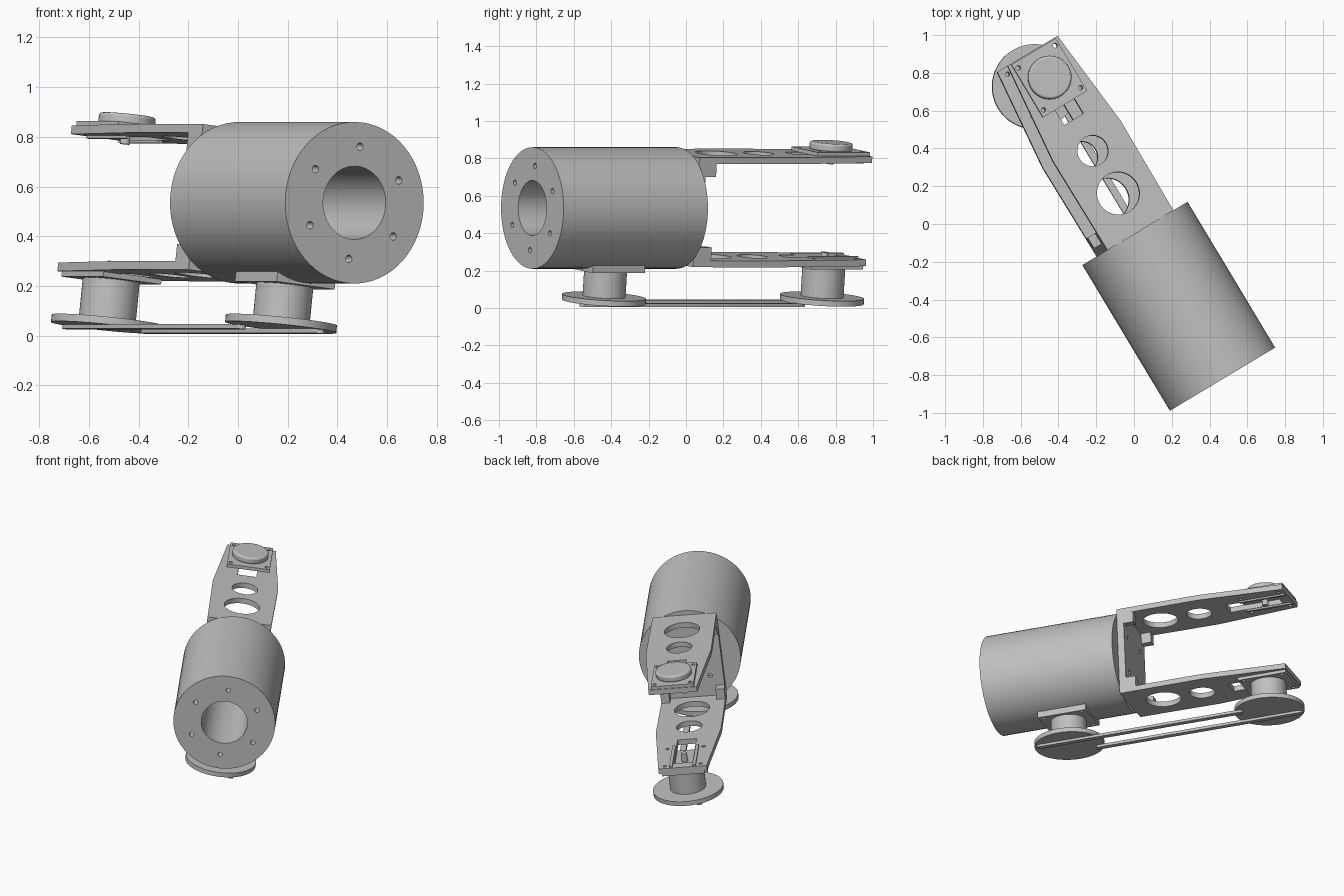
import bpy, bmesh, math
from mathutils import Matrix, Vector

cube = bpy.data.objects.get("Cube")
if cube:
    bpy.data.objects.remove(cube, do_unlink=True)

# Local frame: y along the barrel axis, z out of the upper arm
FRAME = (Matrix.Translation((0.005, -0.05, 0.535))
         @ Matrix.Rotation(math.radians(31), 4, 'Z')
         @ Matrix.Rotation(math.radians(6.6), 4, 'Y'))

grey = bpy.data.materials.new("plain_grey")
grey.use_nodes = True
grey.diffuse_color = (0.53, 0.53, 0.53, 1)
grey.node_tree.nodes["Principled BSDF"].inputs["Base Color"].default_value = grey.diffuse_color

parts = []


def box(bm, x0, x1, y0, y1, z0, z1):
    size = Matrix.Diagonal((x1 - x0, y1 - y0, abs(z1 - z0), 1))
    mid = Matrix.Translation(((x0 + x1) / 2, (y0 + y1) / 2, (z0 + z1) / 2))
    bmesh.ops.create_cube(bm, size=1, matrix=mid @ size)


def rod(bm, r, a, b, sides=48):
    a, b = Vector(a), Vector(b)
    turn = (b - a).to_track_quat('Z', 'Y').to_matrix().to_4x4()
    bmesh.ops.create_cone(bm, cap_ends=True, segments=sides, radius1=r, radius2=r,
                          depth=(b - a).length,
                          matrix=Matrix.Translation((a + b) / 2) @ turn)


def prism(bm, outline, z0, z1):
    z0, z1 = sorted((z0, z1))
    face = bm.faces.new([bm.verts.new((x, y, z0)) for x, y in outline])
    ext = bmesh.ops.extrude_face_region(bm, geom=[face])
    tops = [v for v in ext["geom"] if isinstance(v, bmesh.types.BMVert)]
    bmesh.ops.translate(bm, verts=tops, vec=(0, 0, z1 - z0))
    bmesh.ops.recalc_face_normals(bm, faces=bm.faces[:])


def make(name, bm, cutter=None, bevel=0):
    mesh = bpy.data.meshes.new(name)
    bm.to_mesh(mesh)
    bm.free()
    mesh.materials.append(grey)
    ob = bpy.data.objects.new(name, mesh)
    bpy.context.scene.collection.objects.link(ob)
    ob.matrix_world = FRAME
    if bevel:
        mod = ob.modifiers.new("rounded_edge", 'BEVEL')
        mod.width, mod.segments = bevel, 3
        mod.limit_method, mod.angle_limit = 'ANGLE', math.radians(50)
    if cutter:
        # Apply the cut, then discard the cutter
        tool = make(name + "_cutter", cutter)
        parts.remove(tool)
        mod = ob.modifiers.new("holes", 'BOOLEAN')
        mod.operation, mod.solver, mod.object = 'DIFFERENCE', 'EXACT', tool
        bpy.context.view_layer.update()
        graph = bpy.context.evaluated_depsgraph_get()
        result = bpy.data.meshes.new_from_object(ob.evaluated_get(graph))
        ob.modifiers.clear()
        ob.data = result
        bpy.data.objects.remove(tool, do_unlink=True)
    parts.append(ob)
    return ob


# Hollow barrel with a ring of six bolt holes
bm, cut = bmesh.new(), bmesh.new()
rod(bm, 0.325, (0, -0.9, 0), (0, 0, 0), 64)
rod(cut, 0.147, (0, -1, 0), (0, -0.05, 0), 64)
for k in range(6):
    a = math.radians(90 + 60 * k)
    x, z = 0.227 * math.cos(a), 0.227 * math.sin(a)
    rod(cut, 0.015, (x, -0.95, z), (x, -0.82, z), 16)
make("barrel", bm, cut)

# Back web joining the two arms, with stepped inner corners
bm, cut = bmesh.new(), bmesh.new()
box(bm, -0.205, 0.205, 0, 0.045, -0.262, 0.262)
for x in (-0.12, 0.12):
    for z in (-0.12, 0.12):
        rod(cut, 0.014, (x, 0.02, z), (x, 0.1, z), 16)
make("back_web", bm, cut)

MOTOR_Y, PULLEY_Y = 0.94, -0.42
SCREWS = [(x, y) for x in (-0.115, 0.115) for y in (-0.13, 0.13)]


def motor_plate(name, y, z0, z1):
    bm, cut = bmesh.new(), bmesh.new()
    box(bm, -0.137, 0.137, y - 0.163, y + 0.163, z0, z1)
    for dx, dy in SCREWS:
        rod(cut, 0.012, (dx, y + dy, z0 * 0.8), (dx, y + dy, z1 * 1.2), 16)
    make(name, bm, cut)


# Upper and lower arms, mirrored about the barrel axis
for name, s in (("upper", 1), ("lower", -1)):
    bm, cut = bmesh.new(), bmesh.new()
    half = [(0.205, 0), (0.21, 0.55), (0.155, 1.108)]
    outline = half + [(-x, y) for x, y in reversed(half)]
    prism(bm, outline, 0.26 * s, 0.295 * s)
    for y, r in ((0.228, 0.113), (0.49, 0.082)):
        rod(cut, r, (0, y, 0.2 * s), (0, y, 0.35 * s))
    box(cut, -0.06, 0.06, 0.685, 1.04, 0.2 * s, 0.35 * s)
    for dx, dy in SCREWS:
        rod(cut, 0.012, (dx, MOTOR_Y + dy, 0.2 * s), (dx, MOTOR_Y + dy, 0.35 * s), 16)
    make(name + "_arm", bm, cut)

    bm = bmesh.new()
    for e in (-1, 1):
        x0, x1 = sorted((0.15 * e, 0.205 * e))
        box(bm, x0, x1, 0.04, 0.11, 0.19 * s, 0.262 * s)
    make(name + "_corner_blocks", bm)

    bm = bmesh.new()
    for e in (-1, 1):
        x0, x1 = sorted((0.065 * e, 0.085 * e))
        box(bm, x0, x1, 0.79, 1.1, 0.25 * s, 0.262 * s)
    make(name + "_slot_rails", bm)

    motor_plate(name + "_motor_plate", MOTOR_Y, 0.293 * s, 0.315 * s)
    bm = bmesh.new()
    rod(bm, 0.02, (0, MOTOR_Y, 0.3 * s), (0, MOTOR_Y, 0.237 * s), 20)
    make(name + "_motor_pin", bm)

# Rounded motor cap on the upper arm
bm = bmesh.new()
rod(bm, 0.115, (0, MOTOR_Y, 0.31), (0, MOTOR_Y, 0.355))
make("motor_cap", bm, bevel=0.012)

# Mount under the barrel
bm = bmesh.new()
box(bm, -0.137, 0.137, PULLEY_Y - 0.163, PULLEY_Y + 0.163, -0.318, -0.278)
make("barrel_mount", bm)
motor_plate("barrel_motor_plate", PULLEY_Y, -0.316, -0.335)

# Two crank discs on their shafts
for name, y in (("rear", MOTOR_Y), ("front", PULLEY_Y)):
    bm = bmesh.new()
    rod(bm, 0.115, (0, y, -0.31), (0, y, -0.48))
    make(name + "_crank_shaft", bm)
    bm = bmesh.new()
    rod(bm, 0.225, (0, y, -0.475), (0, y, -0.505), 64)
    make(name + "_crank_disc", bm)

# Parallel link bars with rounded ends
for name, s in (("left", 1), ("right", -1)):
    x, shift, r = 0.08 * s, -0.175 * s, 0.019
    y0, y1 = PULLEY_Y + shift, MOTOR_Y + shift
    arc = [math.pi * k / 10 for k in range(11)]
    outline = [(x + r * math.cos(a), y1 + r * math.sin(a)) for a in arc]
    outline += [(x - r * math.cos(a), y0 - r * math.sin(a)) for a in arc]
    bm = bmesh.new()
    prism(bm, outline, -0.503, -0.521)
    make(name + "_link_bar", bm)

# Smooth the round surfaces, keep hard edges
bpy.ops.object.select_all(action='DESELECT')
for ob in parts:
    ob.select_set(True)
bpy.context.view_layer.objects.active = parts[0]
bpy.ops.object.shade_smooth_by_angle(angle=math.radians(30))
